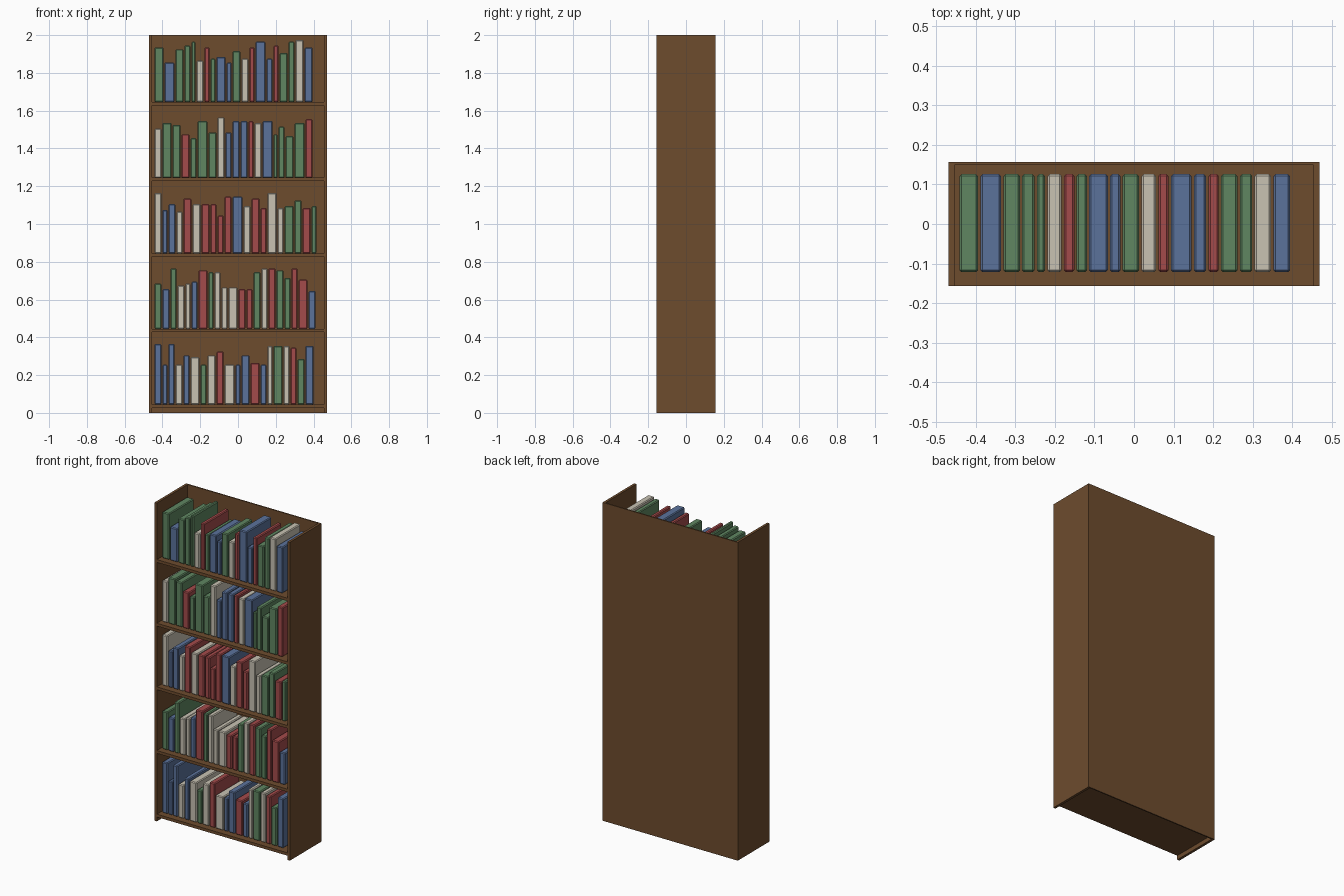
import bpy
import bmesh
from mathutils import Vector

default = bpy.data.objects.get("Cube")
if default:
    bpy.data.objects.remove(default, do_unlink=True)


def make_material(name, rgb):
    mat = bpy.data.materials.new(name)
    mat.use_nodes = True
    colour = (*rgb, 1.0)
    mat.diffuse_color = colour
    shader = mat.node_tree.nodes["Principled BSDF"]
    shader.inputs["Base Color"].default_value = colour
    shader.inputs["Roughness"].default_value = 0.8
    return mat


wood = make_material("brown wood", (0.155, 0.072, 0.027))
covers = {
    "G": ("green", make_material("green cover", (0.115, 0.24, 0.12))),
    "B": ("blue", make_material("blue cover", (0.105, 0.17, 0.33))),
    "R": ("red", make_material("red cover", (0.37, 0.07, 0.07))),
    "W": ("cream", make_material("cream cover", (0.58, 0.54, 0.45))),
}


def make_box(name, low, high, mat, bevel=0.0):
    """Box between two corners, with optional chamfered edges."""
    low, high = Vector(low), Vector(high)
    size, centre = high - low, (high + low) / 2
    bm = bmesh.new()
    bmesh.ops.create_cube(bm, size=1.0)
    bmesh.ops.scale(bm, vec=size, verts=bm.verts)
    if bevel:
        bmesh.ops.bevel(bm, geom=bm.edges[:], offset=bevel, segments=1,
                        profile=0.5, affect="EDGES")
    mesh = bpy.data.meshes.new(name)
    bm.to_mesh(mesh)
    bm.free()
    mesh.materials.append(mat)
    obj = bpy.data.objects.new(name, mesh)
    obj.location = centre
    bpy.context.collection.objects.link(obj)
    return obj


# Case: two sides and a back panel, open at the top
half_width, half_depth, height = 0.47, 0.157, 2.0
board, back_board = 0.016, 0.008
inner_x, inner_y = half_width - board, half_depth - back_board
for name, sign in (("left_side", 1), ("right_side", -1)):
    edges = sorted((sign * inner_x, sign * half_width))
    make_box(name, (edges[0], -half_depth, 0), (edges[1], inner_y, height), wood)
make_box("back_panel", (-half_width, inner_y, 0), (half_width, half_depth, height), wood)

# Shelves at equal spacing
first_top, spacing, shelf_thickness = 0.045, 0.4, 0.018


def shelf_top(level):
    return first_top + spacing * level


for level in range(5):
    top = shelf_top(level)
    make_box(f"shelf_{level + 1}", (-inner_x, -half_depth, top - shelf_thickness),
             (inner_x, inner_y, top), wood)


# Books stand in a row from right to left with a small gap between them
slot_unit, height_unit, gap = 0.0053, 0.01, 0.006
row_start, book_front, book_back = -0.442, -0.122, 0.126


def fill_shelf(level, colours, slots, heights):
    x, floor = row_start, shelf_top(level)
    for number, (key, slot, tall) in enumerate(zip(colours, slots, heights), 1):
        label, mat = covers[key]
        width = slot * slot_unit
        make_box(f"{label}_book_{level + 1}_{number}",
                 (x, book_front, floor),
                 (x + width - gap, book_back, floor + tall * height_unit),
                 mat, bevel=0.005)
        x += width


fill_shelf(0, "BBBWBWGWRWBBRBWGWRGB",
           (8, 6, 7, 8, 7, 10, 7, 9, 8, 11, 6, 9, 10, 7, 6, 10, 7, 7, 8, 9),
           (32, 21, 32, 21, 26, 25, 21, 26, 28, 21, 21, 26, 22, 21, 31, 31, 31, 30, 24, 31))
fill_shelf(1, "GBGWWBRGWWWRRGWRGGRRB",
           (8, 8, 7, 8, 6, 7, 10, 6, 7, 7, 10, 8, 7, 8, 7, 8, 8, 7, 7, 10, 8),
           (24, 21, 32, 23, 24, 25, 31, 30, 30, 22, 22, 21, 21, 30, 32, 32, 31, 27, 32, 26, 20))
fill_shelf(2, "WBBWRWRRRRBWRRWWGGRG",
           (8, 6, 8, 7, 9, 9, 9, 7, 7, 8, 11, 8, 9, 7, 10, 7, 10, 8, 9, 6),
           (32, 23, 26, 22, 29, 26, 26, 26, 20, 30, 30, 25, 29, 24, 32, 24, 25, 28, 24, 25))
fill_shelf(3, "WGGRGGGWBBBRWBGGGGR",
           (8, 10, 9, 9, 7, 11, 9, 8, 7, 8, 8, 6, 8, 11, 5, 7, 9, 11, 8),
           (26, 29, 28, 23, 21, 30, 24, 32, 24, 30, 30, 30, 29, 30, 23, 27, 22, 29, 31))
fill_shelf(4, "GBGGGWRGBBGWRBBRGGWB",
           (10, 11, 9, 7, 5, 8, 6, 6, 10, 6, 9, 8, 6, 11, 7, 6, 9, 7, 9, 9),
           (29, 21, 28, 30, 32, 22, 29, 23, 24, 21, 27, 23, 29, 32, 23, 30, 26, 32, 33, 29))
